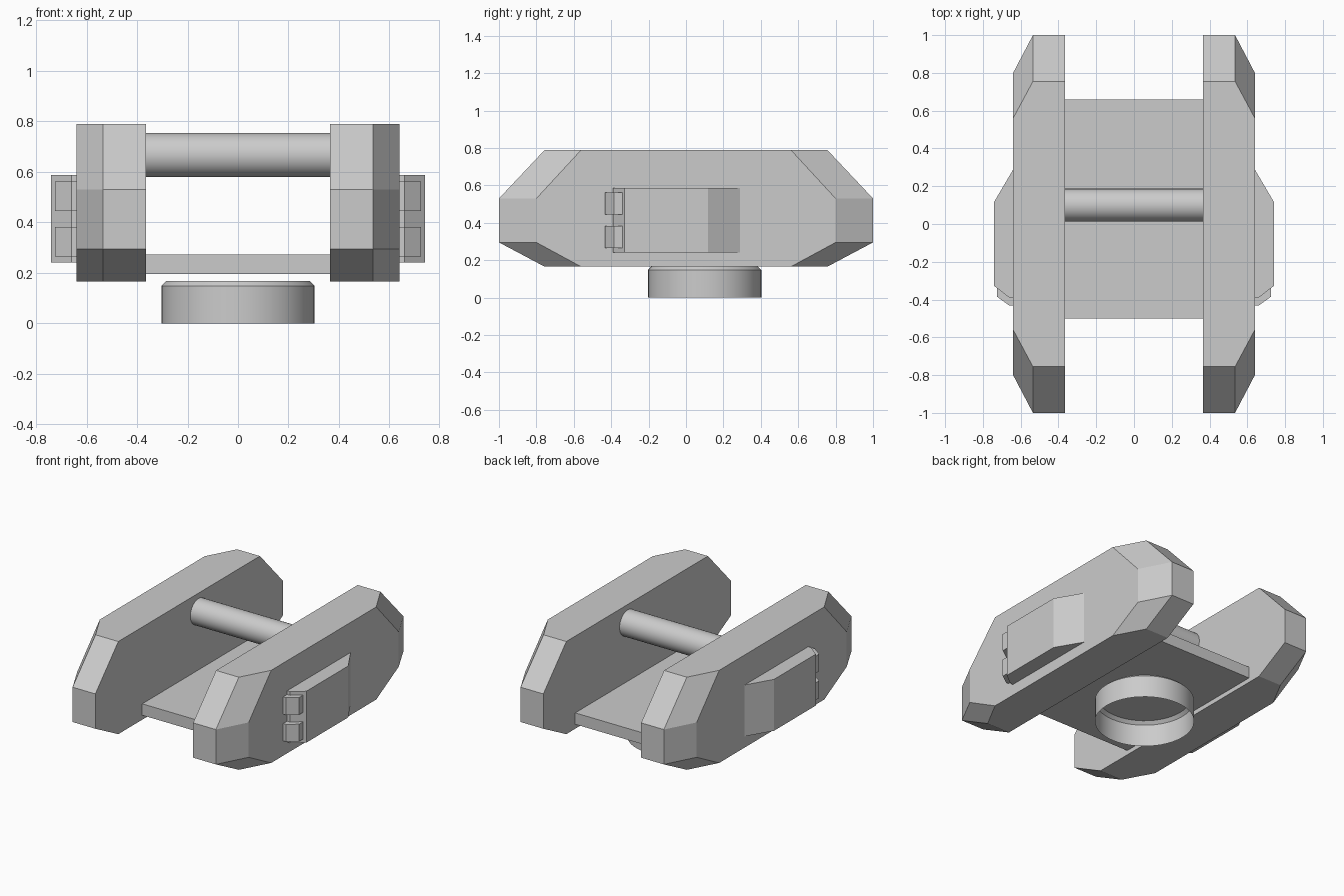
import bpy, bmesh
from math import cos, sin, tau, radians

if "Cube" in bpy.data.objects:
    bpy.data.objects.remove(bpy.data.objects["Cube"])


def loft(name, rings, cap_start=True, cap_end=True, mirror=False, smooth=False):
    """Skin a list of equal-length point loops into one object."""
    bm = bmesh.new()
    loops = [[bm.verts.new(p) for p in ring] for ring in rings]
    n = len(loops[0])
    for a, b in zip(loops, loops[1:]):
        for i in range(n):
            j = (i + 1) % n
            bm.faces.new((a[i], a[j], b[j], b[i]))
    if cap_start:
        bm.faces.new(loops[0])
    if cap_end:
        bm.faces.new(loops[-1])
    bmesh.ops.recalc_face_normals(bm, faces=bm.faces)
    mesh = bpy.data.meshes.new(name)
    bm.to_mesh(mesh)
    bm.free()
    obj = bpy.data.objects.new(name, mesh)
    bpy.context.collection.objects.link(obj)
    if mirror:
        obj.modifiers.new("Mirror", 'MIRROR').use_axis[0] = True
    if smooth:
        bpy.ops.object.select_all(action='DESELECT')
        obj.select_set(True)
        bpy.context.view_layer.objects.active = obj
        bpy.ops.object.shade_smooth_by_angle(angle=radians(30))
    return obj


def octagon(x, y_end, y_flat):
    """Side outline at a given x: long octagon in the YZ plane."""
    half = [(y_flat, 0.165), (y_end, 0.295), (y_end, 0.53), (y_flat, 0.79)]
    pts = half + [(-y, z) for y, z in reversed(half)]
    return [(x, y, z) for y, z in pts]


def extrude_z(name, outline, z0, z1):
    """Extrude an XY outline upward and mirror it to the other side."""
    return loft(name, [[(x, y, z) for x, y in outline] for z in (z0, z1)], mirror=True)


def circle(r, n=48):
    return [(r * cos(tau * i / n), r * sin(tau * i / n)) for i in range(n)]


# Side pods with chamfered outer ends
loft("side_pod", [octagon(0.365, 1.0, 0.755), octagon(0.535, 1.0, 0.755),
                  octagon(0.64, 0.80, 0.56)], mirror=True)

# Outer side boxes
extrude_z("side_box", [(0.64, -0.39), (0.66, -0.39), (0.74, -0.328),
                       (0.74, 0.118), (0.64, 0.288)], 0.24, 0.587)

# Two small blocks at the front of each side box
for label, z in (("lower", 0.265), ("upper", 0.445)):
    extrude_z(label + "_block", [(0.64, -0.432), (0.66, -0.432), (0.725, -0.385),
                                 (0.725, -0.335), (0.64, -0.335)], z, z + 0.117)

# Floor plate between the pods
loft("floor_plate", [[(x, -0.50, 0.195), (x, 0.66, 0.195), (x, 0.66, 0.272), (x, -0.50, 0.272)]
                     for x in (-0.365, 0.365)])

# Cross bar
loft("cross_bar", [[(x, 0.10 + a, 0.667 + b) for a, b in circle(0.087)]
                   for x in (-0.365, 0.365)], smooth=True)

# Hollow round base, open at the bottom, bevelled at the top
loft("round_base", [[(a, 0.10 + b, z) for a, b in circle(r)]
                    for r, z in ((0.303, 0.0), (0.303, 0.148), (0.283, 0.168))],
     cap_start=False, smooth=True)
